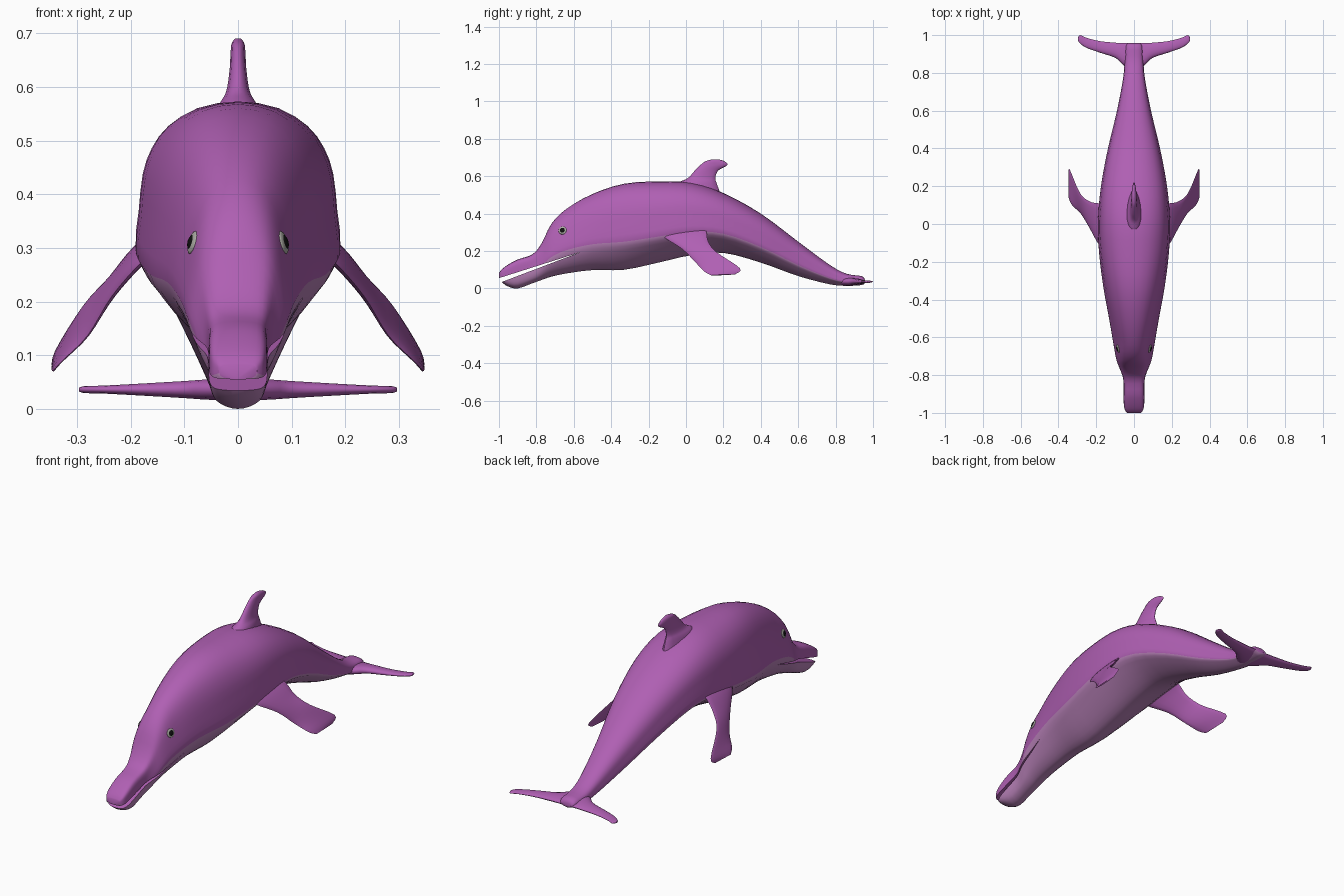
import bpy, bmesh, math
from mathutils import Vector
from mathutils.bvhtree import BVHTree

if "Cube" in bpy.data.objects:
    bpy.data.objects.remove(bpy.data.objects["Cube"])


def material(name, rgb):
    m = bpy.data.materials.new(name)
    m.diffuse_color = (*rgb, 1)
    m.use_nodes = True
    m.node_tree.nodes["Principled BSDF"].inputs["Base Color"].default_value = m.diffuse_color
    return m


SKIN = material("skin", (0.43, 0.115, 0.45))
BELLY = material("belly", (0.48, 0.22, 0.48))
RIM = material("eye_rim", (0.4, 0.4, 0.36))
BLACK = material("pupil", (0.005, 0.005, 0.005))


def smooth_path(pts, n, closed=False):
    """Catmull-Rom interpolation of tuples."""
    pts = [Vector(p) for p in pts]
    c = len(pts)
    get = (lambda i: pts[i % c]) if closed else (lambda i: pts[max(0, min(c - 1, i))])
    out = []
    for i in range(c if closed else c - 1):
        a, b, d, e = (get(i + k) for k in (-1, 0, 1, 2))
        for s in range(n):
            t = s / n
            out.append(0.5 * (2 * b + (d - a) * t + (2 * a - 5 * b + 4 * d - e) * t * t
                              + (3 * b - a - 3 * d + e) * t ** 3))
    return out if closed else out + [pts[-1]]


def finish(ob, angle=40):
    bpy.ops.object.select_all(action='DESELECT')
    ob.select_set(True)
    bpy.context.view_layer.objects.active = ob
    bpy.ops.object.shade_smooth_by_angle(angle=math.radians(angle))


def loft(name, rings, mats, belly=lambda j: False):
    """Skin closed rings and cap both ends."""
    bm = bmesh.new()
    vs = [[bm.verts.new(p) for p in r] for r in rings]
    n = len(vs[0])
    for a, b in zip(vs, vs[1:]):
        for j in range(n):
            k = (j + 1) % n
            f = bm.faces.new((a[j], a[k], b[k], b[j]))
            f.material_index = 1 if belly(j) else 0
    bm.faces.new(vs[0])
    bm.faces.new(vs[-1])
    bmesh.ops.recalc_face_normals(bm, faces=bm.faces)
    me = bpy.data.meshes.new(name)
    bm.to_mesh(me)
    bm.free()
    for m in mats:
        me.materials.append(m)
    ob = bpy.data.objects.new(name, me)
    bpy.context.collection.objects.link(ob)
    return ob


def fin(name, sections, normal):
    """Sections are (leading xyz, trailing xyz, half thickness)."""
    rings = []
    for s in smooth_path([(*l, *t, h) for l, t, h in sections], 4):
        l, t, h = Vector(s[0:3]), Vector(s[3:6]), s[6]
        ring = []
        for i in range(16):
            a = 2 * math.pi * i / 16
            u = 0.5 - 0.5 * math.cos(a)
            w = math.sin(a) * (1.15 - 0.45 * u)
            ring.append(l.lerp(t, u) + normal * (h * w))
        rings.append(ring)
    ob = loft(name, rings, [SKIN])
    finish(ob, 60)
    return ob


# Half cross-sections (width, height fraction) for trunk, head and snout
PROFILES = [
    [(0, 0), (.3, .04), (.6, .13), (.85, .23), (1, .32), (.97, .5),
     (.93, .67), (.84, .79), (.68, .89), (.4, .97), (0, 1)],
    [(0, 0), (.3, .03), (.6, .1), (.86, .22), (1, .36), (.95, .5),
     (.82, .68), (.68, .82), (.5, .92), (.27, .98), (0, 1)],
    [(0, 0), (.4, .03), (.75, .11), (.93, .25), (1, .43), (1, .6),
     (.99, .75), (.94, .88), (.78, .96), (.45, .99), (0, 1)],
]

# Body stations: y, bottom z, top z, half width, profile blend
STATIONS = [
    (-1.0, .055, .082, .035, 2), (-.985, .033, .102, .048, 2), (-.95, .010, .128, .054, 2),
    (-.90, .0, .155, .055, 2), (-.82, .028, .183, .057, 2), (-.77, .046, .245, .074, 1.5),
    (-.72, .063, .345, .093, 1.15), (-.64, .08, .425, .108, 1), (-.5, .098, .505, .132, .5),
    (-.33, .10, .56, .163, .15), (-.14, .14, .572, .186, 0), (.03, .178, .565, .19, 0),
    (.2, .19, .51, .175, 0), (.4, .138, .40, .138, 0), (.6, .066, .25, .09, 0),
    (.77, .022, .125, .058, 0), (.86, .014, .078, .05, 0), (.94, .018, .066, .045, 0),
    (.957, .03, .045, .03, 0),
]


def body_ring(y, lo, hi, w, blend):
    k = min(int(max(blend, 0)), 1)
    t = max(0, min(1, blend - k))
    half = [Vector(a).lerp(Vector(b), t) for a, b in zip(PROFILES[k], PROFILES[k + 1])]
    full = half + [Vector((-p.x, p.y)) for p in reversed(half[1:-1])]
    return [(p.x * w, y, lo + p.y * (hi - lo)) for p in smooth_path(full, 2, True)]


# Body: the lower part of each ring is the pale belly
body = loft("body", [body_ring(*s) for s in smooth_path(STATIONS, 3)], [SKIN, BELLY],
            lambda j: j < 8 or j >= 32)
surface = bmesh.new()
surface.from_mesh(body.data)
tree = BVHTree.FromBMesh(surface)
surface.free()

# Mouth: thin wedge cut between the jaws
wedge = [(-.57, .192), (-1.06, .036), (-1.06, .006)]
cutter = loft("mouth_cutter", [[(x, y, z) for y, z in wedge] for x in (-.3, .3)], [])
cutter.hide_render = True
mod = body.modifiers.new("mouth", 'BOOLEAN')
mod.operation, mod.solver, mod.object = 'DIFFERENCE', 'EXACT', cutter
bpy.context.view_layer.objects.active = body
bpy.ops.object.modifier_apply(modifier=mod.name)
bpy.data.objects.remove(cutter)
finish(body)

# Dorsal fin: z, leading y, trailing y, half thickness
DORSAL = [(.49, -.08, .19, .055), (.56, -.045, .165, .04), (.59, .01, .157, .024),
          (.63, .047, .172, .017), (.66, .077, .222, .015), (.68, .105, .205, .013),
          (.69, .14, .175, .006)]
fin("dorsal_fin", [((0, a, z), (0, b, z), h) for z, a, b, h in DORSAL], Vector((1, 0, 0)))

# Tail fluke: x, leading y, trailing y, half thickness
FLUKE = [(0, .80, .957, .022), (.06, .845, .958, .02), (.10, .88, .96, .017),
         (.18, .907, .968, .012), (.25, .932, .985, .008), (.285, .955, 1.0, .007),
         (.296, .97, .987, .004)]
both = [(-x, a, b, h) for x, a, b, h in reversed(FLUKE[1:])] + FLUKE
fin("tail_fluke", [((x, a, .036), (x, b, .036), h) for x, a, b, h in both], Vector((0, 0, 1)))

# Pectoral fins: leading point, trailing point, half thickness
PECTORAL = [((.12, -.16, .32), (.12, .10, .36), .02), ((.178, -.12, .275), (.192, .11, .30), .014),
            ((.235, -.02, .21), (.236, .12, .248), .011), ((.28, .053, .137), (.287, .165, .193), .009),
            ((.327, .098, .09), (.34, .288, .108), .006), ((.345, .135, .07), (.346, .262, .075), .003)]
for side, s in (("right", 1), ("left", -1)):
    flip = lambda p: (s * p[0], p[1], p[2])
    fin(side + "_flipper", [(flip(l), flip(t), h) for l, t, h in PECTORAL],
        Vector((s * .78, -.12, .58)).normalized())

    # Eyes: dark pupil on a grey rim, lying on the head surface
    hit, nrm, _, _ = tree.ray_cast(Vector((s, -.66, .31)), Vector((-s, 0, 0)))
    for part, r, depth, mat in (("eye_rim", .022, .006, RIM), ("pupil", .016, .009, BLACK)):
        bpy.ops.mesh.primitive_uv_sphere_add(segments=20, ring_count=10, radius=1, location=hit)
        eye = bpy.context.object
        eye.name = side + "_" + part
        eye.scale = (r, r, depth)
        eye.rotation_euler = nrm.to_track_quat('Z', 'Y').to_euler()
        eye.data.materials.append(mat)
        finish(eye)
